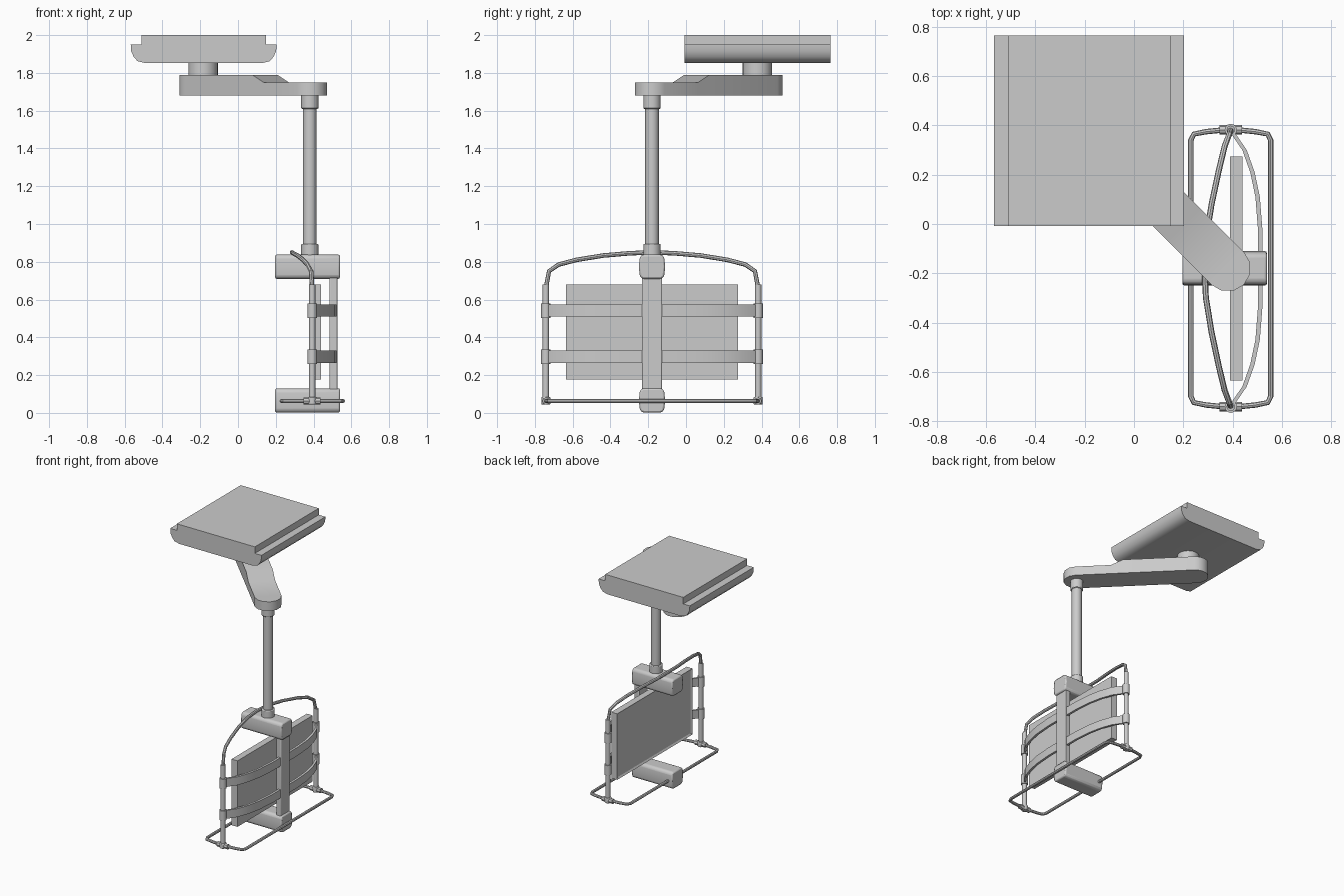
import bpy, bmesh, math
from mathutils import Vector

if "Cube" in bpy.data.objects:
    bpy.data.objects.remove(bpy.data.objects["Cube"])

PX, PY = 0.38, -0.18      # pole axis, also the symmetry centre of the screen frame


def finish(name, bm, bevel=0, smooth=True):
    bmesh.ops.recalc_face_normals(bm, faces=bm.faces)
    me = bpy.data.meshes.new(name)
    bm.to_mesh(me)
    bm.free()
    ob = bpy.data.objects.new(name, me)
    bpy.context.collection.objects.link(ob)
    if bevel:
        m = ob.modifiers.new("bevel", 'BEVEL')
        m.width, m.segments, m.limit_method = bevel, 2, 'ANGLE'
    if smooth:
        bpy.ops.object.select_all(action='DESELECT')
        ob.select_set(True)
        bpy.context.view_layer.objects.active = ob
        bpy.ops.object.shade_smooth_by_angle(angle=math.radians(35))
    return ob


def prism(name, pts, place, lo, hi, bevel=0):
    """Extrude a 2D profile; place(a, b, h) maps it into space."""
    bm = bmesh.new()
    ends = [[bm.verts.new(place(a, b, h)) for a, b in pts] for h in (lo, hi)]
    bm.faces.new(ends[0])
    bm.faces.new(ends[1])
    for i in range(len(pts)):
        j = (i + 1) % len(pts)
        bm.faces.new((ends[0][i], ends[0][j], ends[1][j], ends[1][i]))
    return finish(name, bm, bevel)


def box(name, x, y, z, bevel=0):
    pts = [(x[0], y[0]), (x[1], y[0]), (x[1], y[1]), (x[0], y[1])]
    return prism(name, pts, lambda a, b, h: (a, b, h), z[0], z[1], bevel)


def cylinder(name, x, y, r, z0, z1, n=24, bevel=0):
    pts = [(x + r * math.cos(i * math.tau / n), y + r * math.sin(i * math.tau / n)) for i in range(n)]
    return prism(name, pts, lambda a, b, h: (a, b, h), z0, z1, bevel)


def tube(name, pts, r, closed=False, n=8):
    """Round rod along a polyline."""
    bm = bmesh.new()
    pts = [Vector(p) for p in pts]
    k, rings = len(pts), []
    for i, p in enumerate(pts):
        a = pts[i - 1] if closed or i else p
        b = pts[(i + 1) % k] if closed or i < k - 1 else p
        t = ((p - a).normalized() + (b - p).normalized()).normalized()
        u = t.cross(Vector((1, 0, 0.001)) if abs(t.x) < 0.7 else Vector((0, 0, 1))).normalized()
        v = t.cross(u)
        if closed:
            u = Vector((0, 0, 1))
            v = t.cross(u).normalized()
        rings.append([bm.verts.new(p + r * (math.cos(j * math.tau / n) * u + math.sin(j * math.tau / n) * v))
                      for j in range(n)])
    for i in range(k if closed else k - 1):
        A, B = rings[i], rings[(i + 1) % k]
        for j in range(n):
            bm.faces.new((A[j], A[(j + 1) % n], B[(j + 1) % n], B[j]))
    if not closed:
        bm.faces.new(rings[0])
        bm.faces.new(rings[-1])
    return finish(name, bm)


# ceiling housing: stepped top, rounded lower edges
half = [(0.33, 2.0), (0.33, 1.95), (0.386, 1.95), (0.384, 1.915), (0.37, 1.885), (0.35, 1.862), (0.31, 1.852)]
cx = -0.182
prof = [(cx + a, b) for a, b in half] + [(cx - a, b) for a, b in reversed(half)]
prism("ceiling_housing", prof, lambda a, b, h: (a, h, b), -0.008, 0.765)

# swivel neck
cylinder("swivel_neck", -0.185, 0.378, 0.078, 1.78, 1.86)

# diagonal arm with a stepped top, d runs along the arm and s across it
S = math.sqrt(0.5)


def along(d, s, z):
    return (0.1 + S * (d + s), 0.1 + S * (s - d), z)


D0, D1, R = -0.448, 0.396, 0.094
bm = bmesh.new()
far = [(D0 - R * math.sin(t), R * math.cos(t)) for t in [i * math.pi / 10 for i in range(11)]]
near = [(D1 + R * math.sin(t), -R * math.cos(t)) for t in [i * math.pi / 6 for i in range(7)]]
a0, a1 = -0.08, 0.01      # slope start and end measured in d
a0, a1 = 0.059, 0.144
top = lambda d: 1.79 if d <= a0 + 1e-4 else 1.75
outline = far + [(a0, -R), (a1, -R)] + near + [(a1, R), (a0, R)]
lo = [bm.verts.new(along(d, s, 1.68)) for d, s in outline]
hi = [bm.verts.new(along(d, s, top(d))) for d, s in outline]
n, f = len(outline), len(far)
for i in range(n):
    bm.faces.new((lo[i], lo[(i + 1) % n], hi[(i + 1) % n], hi[i]))
bm.faces.new(lo)
bm.faces.new(hi[:f + 1] + [hi[-1]])
bm.faces.new((hi[f], hi[f + 1], hi[-2], hi[-1]))
bm.faces.new(hi[f + 1:-1])
finish("swing_arm", bm)

# pole with collars
cylinder("pole", PX, PY, 0.036, 0.84, 1.69)
cylinder("upper_collar", PX, PY, 0.046, 1.61, 1.69, bevel=0.005)
cylinder("lower_collar", PX, PY, 0.046, 0.83, 0.895, bevel=0.005)

# cross blocks with bulging sides, and the spine between them
side = [(0.05, -0.064), (0.064, -0.052), (0.07, 0), (0.064, 0.052), (0.05, 0.064)]
for name, zc in (("upper_block", 0.774), ("lower_block", 0.066)):
    prof = [(PY + a, zc + b) for a, b in side] + [(PY - a, zc + b) for a, b in reversed(side)]
    prism(name, prof, lambda a, b, h: (h, a, b), 0.196, 0.54, 0.01)
box("spine", (0.485, 0.528), (PY - 0.053, PY + 0.053), (0.11, 0.73), 0.005)

# display panel with a recessed screen face
bm = bmesh.new()
bmesh.ops.create_cube(bm, size=1)
for v in bm.verts:
    v.co = (0.415 + v.co.x * 0.05, PY + v.co.y * 0.91, 0.428 + v.co.z * 0.505)
bm.normal_update()
face = [f for f in bm.faces if f.normal.x < -0.9]
bmesh.ops.inset_region(bm, faces=face, thickness=0.018)
bmesh.ops.translate(bm, verts=face[0].verts, vec=(0.008, 0, 0))
finish("display_panel", bm, smooth=False)

# bowed straps and their clamps
arc = [(0.395, -0.56), (0.45, -0.48), (0.482, -0.39), (0.503, -0.29), (0.514, -0.15)]
arc += [(x, -y) for x, y in reversed(arc)]
prof = [(x + 0.008, PY + y) for x, y in arc] + [(x - 0.01, PY + y) for x, y in reversed(arc)]
for row, zc in (("lower", 0.297), ("upper", 0.541)):
    prism(row + "_strap", prof, lambda a, b, h: (a, b, h), zc - 0.032, zc + 0.032)
    for end, s in (("front", -1), ("back", 1)):
        cylinder(f"{row}_{end}_clamp", 0.393, PY + s * 0.562, 0.025, zc - 0.038, zc + 0.038, 12)

# hoop: uprights leaning over to the left at the top
hoop = [(0.393, -0.562, 0.66), (0.387, -0.545, 0.75), (0.368, -0.495, 0.785), (0.345, -0.40, 0.81),
        (0.315, -0.26, 0.833), (0.292, -0.12, 0.845), (0.286, 0, 0.85)]
path = hoop + [(x, -y, z) for x, y, z in reversed(hoop[:-1])]
tube("top_hoop", [(x, PY + y, z) for x, y, z in path], 0.012)

# floor ring
q = [(0, 0.565), (0.10, 0.555), (0.15, 0.545), (0.162, 0.52)]
right = q + [(x, -y) for x, y in reversed(q)]
ring = right + [(-x, y) for x, y in reversed(right[1:-1])]
tube("base_ring", [(0.393 + x, PY + y, 0.063) for x, y in ring], 0.011, closed=True)

# uprights and ring joints
for end, s in (("front", -1), ("back", 1)):
    y = PY + s * 0.562
    cylinder(end + "_upright", 0.393, y, 0.017, 0.06, 0.68, 12)
    tube(end + "_joint", [(0.348, y, 0.063), (0.365, y, 0.063), (0.421, y, 0.063), (0.438, y, 0.063)], 0.019)
    cylinder(end + "_foot_cup", 0.393, y, 0.024, 0.045, 0.085, 12, 0.004)
